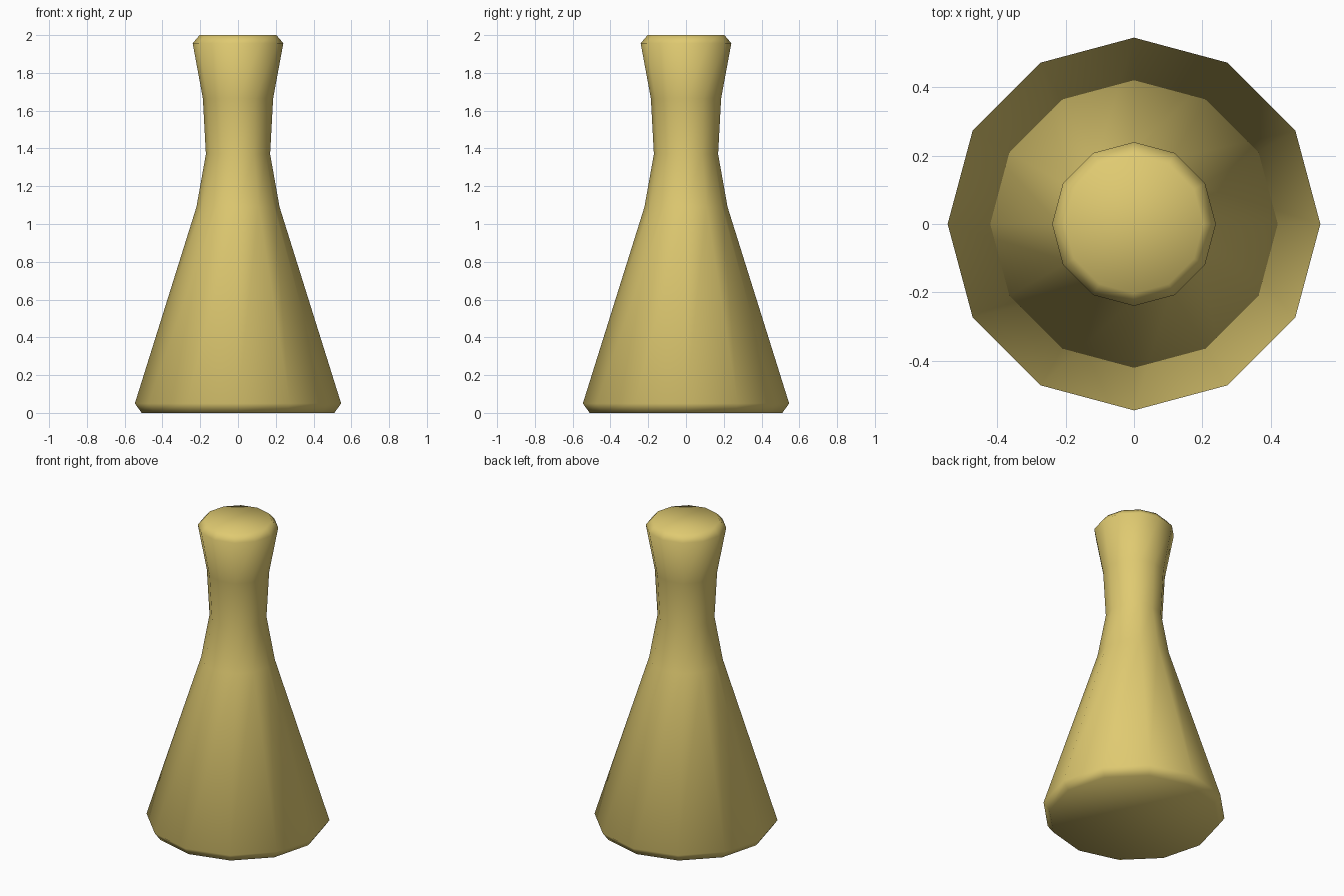
import bpy, bmesh, math

if "Cube" in bpy.data.objects:
    bpy.data.objects.remove(bpy.data.objects["Cube"])

SIDES = 12
# flask outline: (radius, height) from base to rim
PROFILE = [(0.51, 0.0), (0.546, 0.05), (0.22, 1.09), (0.17, 1.37),
           (0.186, 1.665), (0.24, 1.957), (0.203, 2.0)]

mat = bpy.data.materials.new("pale_gold")
mat.diffuse_color = (0.74, 0.59, 0.165, 1.0)
mat.use_nodes = True
mat.node_tree.nodes["Principled BSDF"].inputs["Base Color"].default_value = mat.diffuse_color

bm = bmesh.new()
# rings of the turned body
rings = [[bm.verts.new((r * math.cos(2 * math.pi * i / SIDES),
                        r * math.sin(2 * math.pi * i / SIDES), z))
          for i in range(SIDES)] for r, z in PROFILE]
for low, high in zip(rings, rings[1:]):
    for i in range(SIDES):
        j = (i + 1) % SIDES
        bm.faces.new((low[i], low[j], high[j], high[i]))
# base and top caps
bm.faces.new(rings[0][::-1])
bm.faces.new(rings[-1])
for f in bm.faces:
    f.smooth = True

mesh = bpy.data.meshes.new("flask_body")
bm.to_mesh(mesh)
bm.free()
mesh.materials.append(mat)
flask = bpy.data.objects.new("flask_body", mesh)
bpy.context.collection.objects.link(flask)
